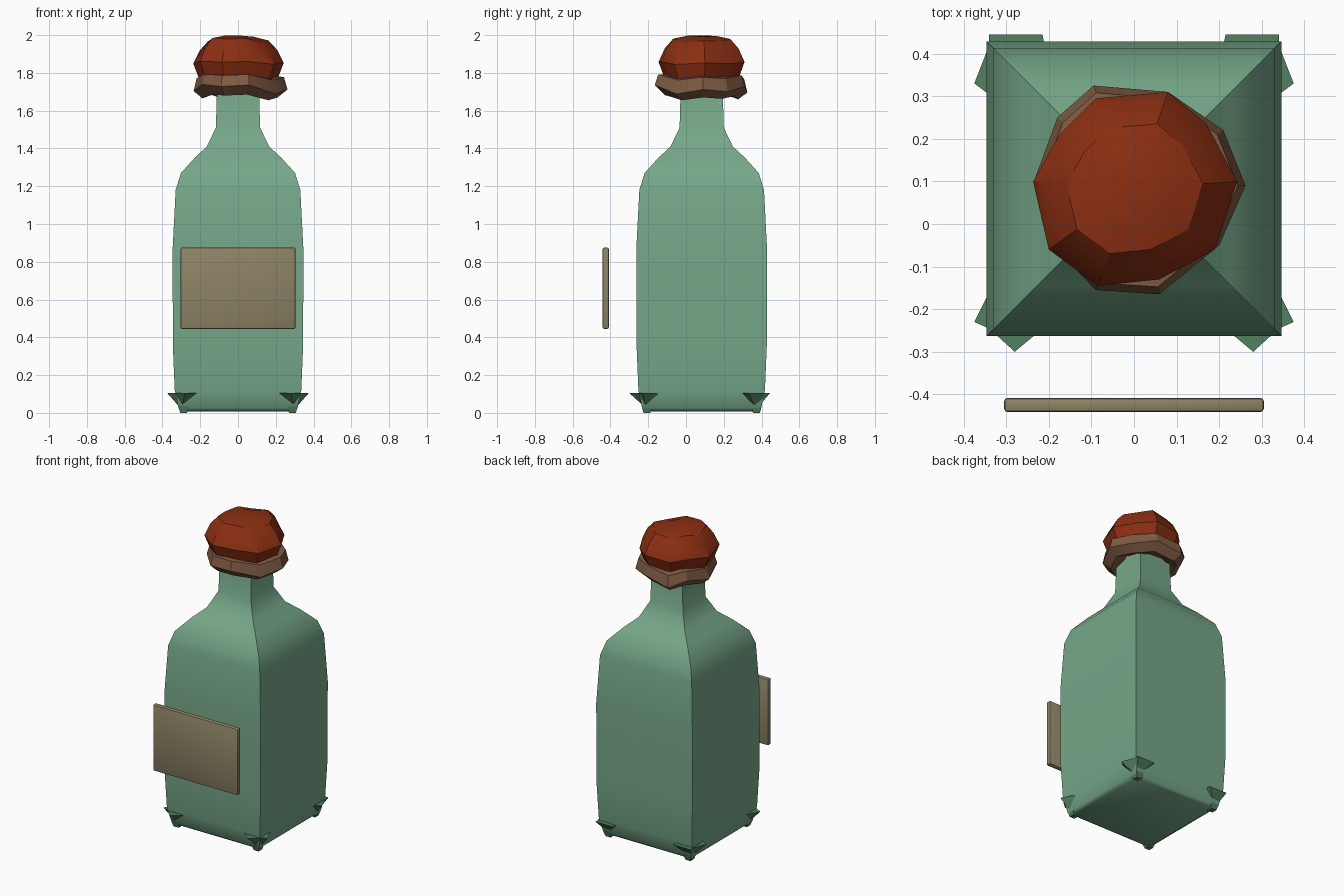
import bpy, bmesh, math
from mathutils import Vector

cube = bpy.data.objects.get("Cube")
if cube:
    bpy.data.objects.remove(cube, do_unlink=True)

CY = 0.083  # bottle axis in y


def material(name, rgb):
    m = bpy.data.materials.new(name)
    m.use_nodes = True
    m.diffuse_color = (*rgb, 1)
    m.node_tree.nodes["Principled BSDF"].inputs["Base Color"].default_value = (*rgb, 1)
    return m


GREEN = material("green glass", (0.18, 0.39, 0.25))
DARK = material("dark green glass", (0.085, 0.21, 0.12))
RED = material("red wax", (0.26, 0.028, 0.006))
BROWN = material("brown cord", (0.21, 0.105, 0.055))
PAPER = material("tan paper", (0.27, 0.23, 0.13))


def finish(bm, name, mat, smooth=None):
    bmesh.ops.recalc_face_normals(bm, faces=bm.faces)
    me = bpy.data.meshes.new(name)
    bm.to_mesh(me)
    bm.free()
    me.materials.append(mat)
    ob = bpy.data.objects.new(name, me)
    bpy.context.collection.objects.link(ob)
    if smooth:
        bpy.ops.object.select_all(action="DESELECT")
        bpy.context.view_layer.objects.active = ob
        ob.select_set(True)
        bpy.ops.object.shade_smooth_by_angle(angle=math.radians(smooth))
    return ob


def loft(rings, closed_tube=False):
    """Skin a list of equal-length point rings; cap the ends or join them."""
    bm = bmesh.new()
    vs = [[bm.verts.new(p) for p in r] for r in rings]
    n = len(vs[0])
    pairs = list(zip(vs, vs[1:])) + ([(vs[-1], vs[0])] if closed_tube else [])
    for a, b in pairs:
        for i in range(n):
            j = (i + 1) % n
            bm.faces.new((a[i], a[j], b[j], b[i]))
    if not closed_tube:
        bm.faces.new(vs[0])
        bm.faces.new(vs[-1])
    return bm


# Square bottle: half width and height
profile = [(0.29, 0.008), (0.315, 0.025), (0.335, 0.12), (0.345, 0.36), (0.346, 0.87),
           (0.33, 1.18), (0.302, 1.27), (0.23, 1.35), (0.165, 1.41), (0.117, 1.51),
           (0.11, 1.76)]
corners = [(-1, -1), (1, -1), (1, 1), (-1, 1)]
finish(loft([[(sx * w, CY + sy * w, z) for sx, sy in corners] for w, z in profile]),
       "bottle_body", GREEN, 45)


# Corner feet: two flaring flaps and a small stub, mirrored left and right
def hull(bm, pts):
    vs = [bm.verts.new(p) for p in pts]
    bmesh.ops.convex_hull(bm, input=vs)


def foot(name, side, sy, side_flap, end_flap):
    bm = bmesh.new()
    z = 0.105
    base = CY + sy * 0.29
    for flap in (side_flap, end_flap):
        hull(bm, [(side * x, y, z) for x, y in flap] +
             [(side * 0.3, base, 0.02), (side * 0.28, base - sy * 0.03, 0.03)])
    hull(bm, [(side * (0.288 + dx), base + dy, h)
              for h, s in ((0, 0.018), (0.035, 0.028))
              for dx in (-s, s) for dy in (-s, s)])
    finish(bm, name, DARK)


for side, word in ((1, "left"), (-1, "right")):
    foot("front_foot_" + word, side, -1,
         [(0.335, -0.15), (0.375, -0.23), (0.33, -0.25)],
         [(0.22, -0.25), (0.28, -0.30), (0.335, -0.25)])
    foot("back_foot_" + word, side, 1,
         [(0.335, 0.30), (0.375, 0.33), (0.34, 0.42)],
         [(0.21, 0.42), (0.215, 0.445), (0.34, 0.445), (0.34, 0.41)])

# Ragged cord collar around the neck
cord = [(-.235, .10), (-.18, .25), (-.095, .325), (.08, .31), (.21, .22),
        (.262, .09), (.20, -.05), (.06, -.165), (-.09, -.155), (-.19, -.05)]
wobble = [-.01, .01, -.015, .005, -.012, -.005, -.02, .01, .005, .012]


def scaled(outline, s, z, lift=0):
    return [(x * s, CY + (y - CY) * s, z + lift * w)
            for (x, y), w in zip(outline, wobble)]


finish(loft([scaled(cord, 0.5, 1.70), scaled(cord, 0.8, 1.675, 1),
             scaled(cord, 1.0, 1.72, 1.6), scaled(cord, 0.93, 1.782, 1),
             scaled(cord, 0.6, 1.79)], True), "cord_collar", BROWN, 25)

# Faceted wax cap with a slightly dished top
wax = [(-.237, .10), (-.175, .21), (-.09, .295), (.08, .31), (.17, .235),
       (.242, .10), (.19, -.06), (.06, -.13), (-.085, -.145), (-.20, -.06)]
bm = loft([scaled(wax, 0.88, 1.78, 0.5), scaled(wax, 1.0, 1.855, 0.5),
           scaled(wax, 0.86, 1.925, 0.8), scaled(wax, 0.67, 1.975, 0.8),
           scaled(wax, 0.35, 1.993, 0.4)])
finish(bm, "wax_cap", RED, 28)

# Paper label standing in front of the bottle
bm = bmesh.new()
bmesh.ops.create_cube(bm, size=1)
for v in bm.verts:
    v.co = Vector((v.co.x * 0.61, v.co.y * 0.033 - 0.425, v.co.z * 0.43 + 0.66))
bmesh.ops.bevel(bm, geom=bm.edges[:], offset=0.008, segments=2, affect="EDGES", profile=0.5)
finish(bm, "label", PAPER, 40)
